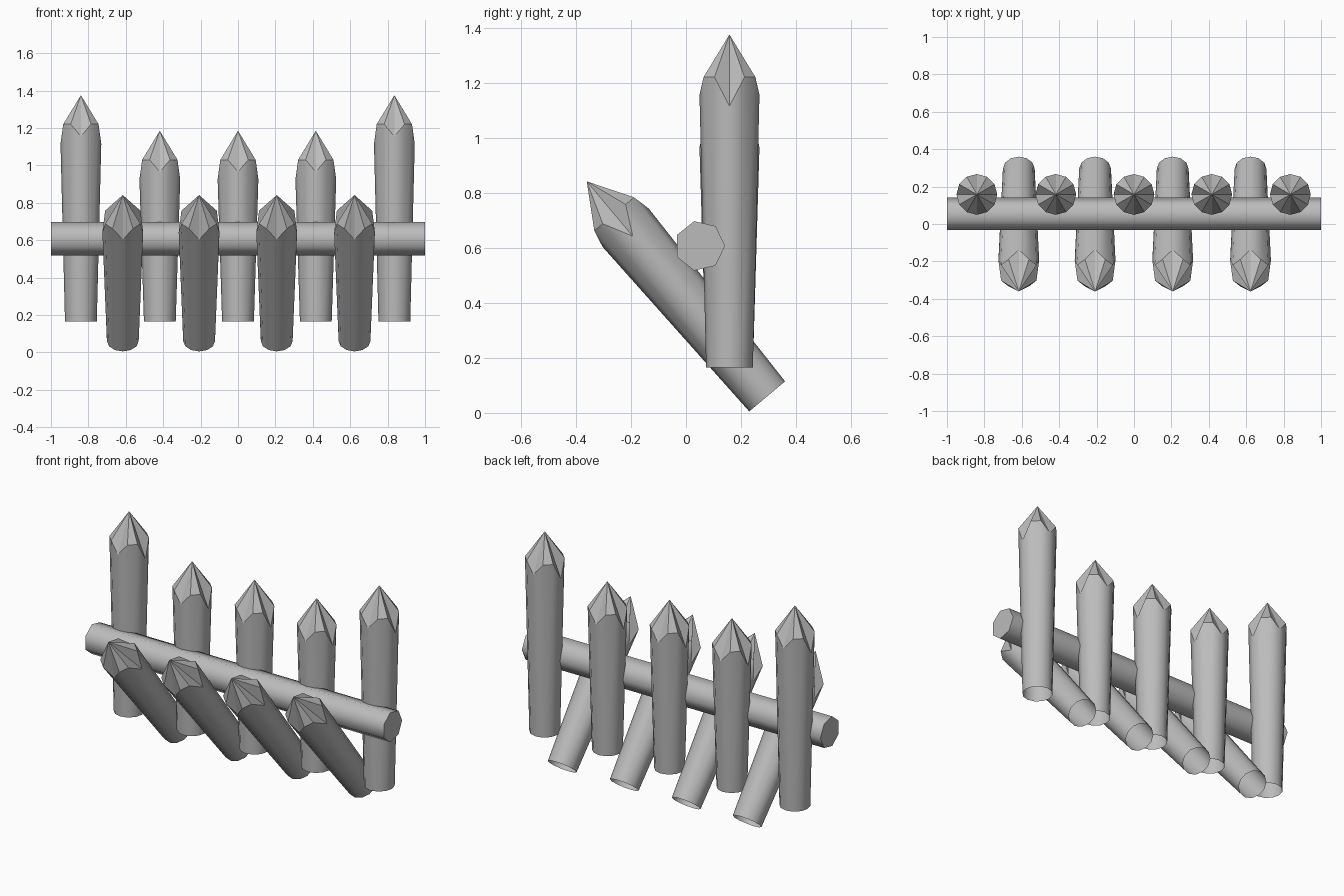
import bpy, bmesh, math
from mathutils import Matrix

cube = bpy.data.objects.get("Cube")
if cube:
    bpy.data.objects.remove(cube, do_unlink=True)

# Single grey colour
grey = bpy.data.materials.new("plain_grey")
grey.use_nodes = True
COLOUR = (0.5, 0.5, 0.5, 1)
grey.diffuse_color = COLOUR
bsdf = next(n for n in grey.node_tree.nodes if n.type == "BSDF_PRINCIPLED")
bsdf.inputs["Base Color"].default_value = COLOUR

SIDES = 12


def finish(bm, name, matrix):
    mesh = bpy.data.meshes.new(name)
    bm.to_mesh(mesh)
    bm.free()
    mesh.materials.append(grey)
    obj = bpy.data.objects.new(name, mesh)
    obj.matrix_world = matrix
    bpy.context.collection.objects.link(obj)
    return obj


def cut_depth(i):
    """Distance of the carved rim below the tip: low on the four axes."""
    if i % 6 == 0:
        return 0.26
    return 0.22 if i % 3 == 0 else 0.155


def stake(name, length, matrix):
    """Tapered pole, open at the bottom, with a whittled point."""
    bm = bmesh.new()
    low, rim = [], []
    for i in range(SIDES):
        a = 2 * math.pi * i / SIDES
        c, s = math.cos(a), math.sin(a)
        low.append(bm.verts.new((0.085 * c, 0.085 * s, 0)))
        rim.append(bm.verts.new((0.109 * c, 0.109 * s, length - cut_depth(i))))
    tip = bm.verts.new((0, 0, length))
    for i in range(SIDES):
        j = (i + 1) % SIDES
        bm.faces.new((low[i], low[j], rim[j], rim[i])).smooth = True
        bm.faces.new((rim[i], rim[j], tip))
    return finish(bm, name, matrix)


# Upright stakes, the outer two taller
for n, x in enumerate((-0.84, -0.418, 0, 0.416, 0.836)):
    tall = n in (0, 4)
    stake(f"upright_stake_{n + 1}", 1.21 if tall else 1.02,
          Matrix.Translation((x, 0.158, 0.165)))

# Leaning stakes pointing to the front
for n, x in enumerate((-0.616, -0.208, 0.207, 0.623)):
    stake(f"leaning_stake_{n + 1}", 1.02,
          Matrix.Translation((x, 0.295, 0.06)) @ Matrix.Rotation(math.radians(40), 4, "X"))

# Seven-sided cross rail, with one corner to the back
bm = bmesh.new()
ends = []
for x in (-1, 1):
    ends.append([bm.verts.new((x, 0.092 * math.cos(2 * math.pi * i / 7),
                               0.092 * math.sin(2 * math.pi * i / 7))) for i in range(7)])
for i in range(7):
    j = (i + 1) % 7
    bm.faces.new((ends[0][i], ends[0][j], ends[1][j], ends[1][i])).smooth = True
for ring in ends:
    bm.faces.new(ring)
bmesh.ops.recalc_face_normals(bm, faces=bm.faces)
finish(bm, "cross_rail", Matrix.Translation((0, 0.05, 0.607)))
